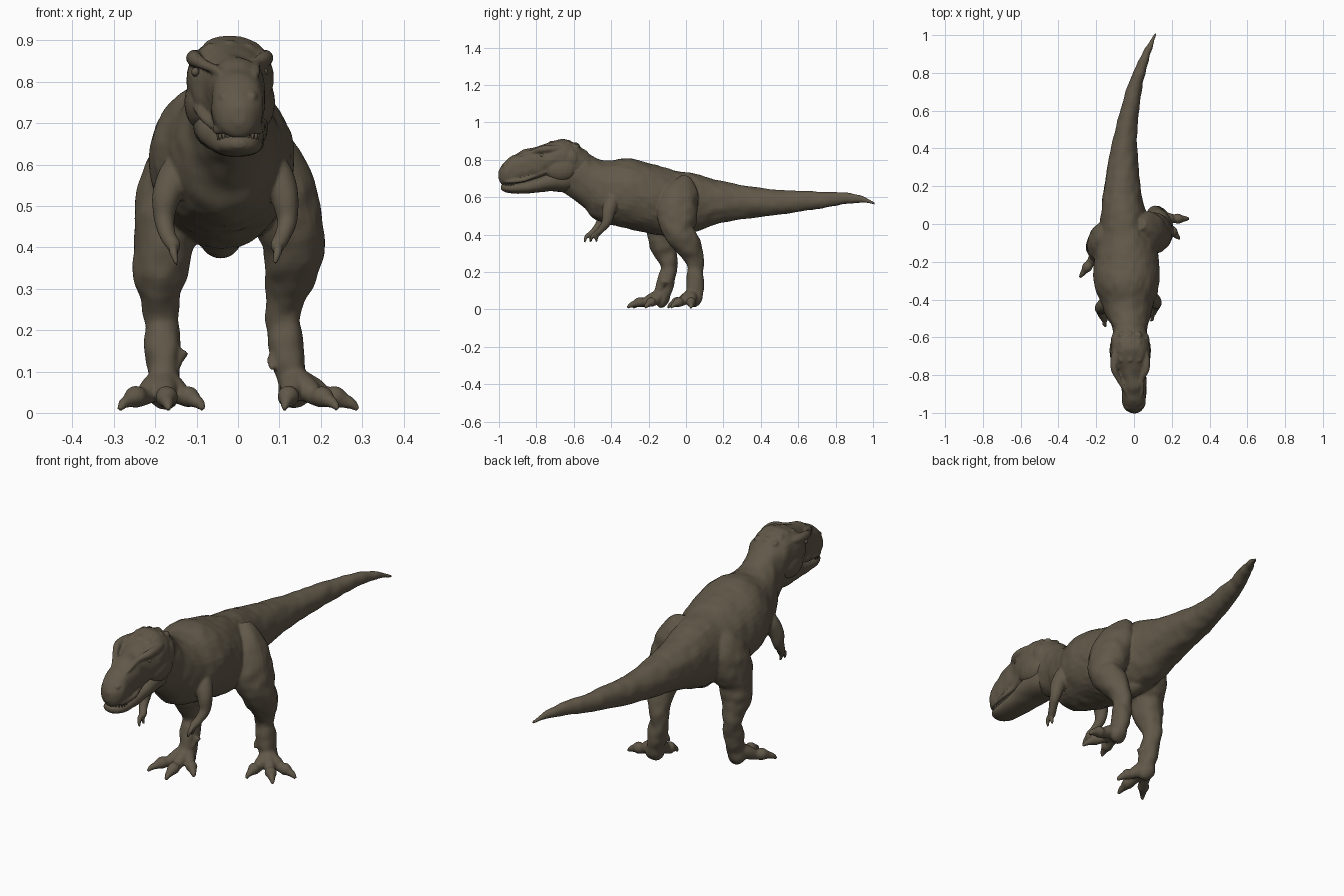
import bpy, bmesh, math
from mathutils import Vector, noise

default_cube = bpy.data.objects.get("Cube")
if default_cube:
    bpy.data.objects.remove(default_cube, do_unlink=True)

hide = bpy.data.materials.new("hide_brown")
hide.use_nodes = True
hide_colour = (.12, .098, .066, 1)
hide.diffuse_color = hide_colour
shader = hide.node_tree.nodes["Principled BSDF"]
shader.inputs["Base Color"].default_value = hide_colour
shader.inputs["Roughness"].default_value = .8

UP, SIDE, ALONG = Vector((0, 0, 1)), Vector((1, 0, 0)), Vector((0, 1, 0))


def spline(rows, steps):
    """Smooth interpolation through rows of any length."""
    padded = [rows[0]] + list(rows) + [rows[-1]]
    result = []
    for a, b, c, d in zip(padded, padded[1:], padded[2:], padded[3:]):
        for i in range(steps):
            t = i / steps
            result.append([q + .5 * t * (r - p + t * (2 * p - 5 * q + 4 * r - s
                           + t * (3 * (q - r) + s - p)))
                           for p, q, r, s in zip(a, b, c, d)])
    return result + [list(rows[-1])]


def loft(name, rows, sides=24, steps=5, upright=False, power=1, rough=0):
    """Skin rings given as (x, y, z, side radius, other radius)."""
    rows = spline(rows, steps)
    centres = [Vector(r[:3]) for r in rows]
    chord = (centres[-1] - centres[0]).normalized()
    reference = SIDE if upright or abs(chord.z) > .6 else UP.cross(chord)
    bm = bmesh.new()
    rings = []
    for i, row in enumerate(rows):
        tangent = centres[min(i + 1, len(rows) - 1)] - centres[max(i - 1, 0)]
        tangent = ALONG if upright else tangent.normalized()
        across = (reference - tangent * reference.dot(tangent)).normalized()
        other = tangent.cross(across)
        ring = []
        for k in range(sides):
            angle = math.tau * k / sides
            c, s = math.cos(angle), math.sin(angle)
            c = math.copysign(abs(c) ** power, c)
            s = math.copysign(abs(s) ** power, s)
            out = across * c * max(row[3], .001) + other * s * max(row[4], .001)
            co = centres[i] + out
            if rough:
                co += out.normalized() * noise.noise(co * 22) * rough
            co.z = max(co.z, 0)
            ring.append(bm.verts.new(co))
        rings.append(ring)
    for low, high in zip(rings, rings[1:]):
        for k in range(sides):
            n = (k + 1) % sides
            bm.faces.new((low[k], low[n], high[n], high[k]))
    bm.faces.new(rings[0])
    bm.faces.new(rings[-1])
    bmesh.ops.recalc_face_normals(bm, faces=bm.faces)
    return finish(name, bm)


def finish(name, bm):
    mesh = bpy.data.meshes.new(name)
    bm.to_mesh(mesh)
    bm.free()
    mesh.materials.append(hide)
    for face in mesh.polygons:
        face.use_smooth = True
    obj = bpy.data.objects.new(name, mesh)
    bpy.context.collection.objects.link(obj)
    return obj


def lump(name, centre, size):
    bm = bmesh.new()
    bmesh.ops.create_uvsphere(bm, u_segments=16, v_segments=10, radius=1)
    bmesh.ops.scale(bm, vec=size, verts=bm.verts)
    bmesh.ops.translate(bm, vec=centre, verts=bm.verts)
    return finish(name, bm)


def blend(name, parts, voxel, smoothing):
    """Fuse overlapping parts into one continuous skin."""
    bm = bmesh.new()
    for part in parts:
        bm.from_mesh(part.data)
        bpy.data.meshes.remove(part.data)
    skin = finish(name, bm)
    remesh = skin.modifiers.new("fuse", "REMESH")
    remesh.mode = "VOXEL"
    remesh.voxel_size = voxel
    remesh.use_smooth_shade = True
    relax = skin.modifiers.new("relax", "SMOOTH")
    relax.factor = .5
    relax.iterations = smoothing


# Neck, torso and tail in one sweep, with the low hip bone under the belly
body = [loft("trunk", [
    (-.02, -.72, .76, .075, .1), (-.02, -.64, .745, .082, .13),
    (-.022, -.55, .705, .094, .155), (-.028, -.5, .655, .113, .165),
    (-.033, -.42, .625, .141, .17), (-.04, -.3, .618, .175, .188),
    (-.04, -.15, .583, .165, .186), (-.045, -.05, .57, .14, .172),
    (-.055, .05, .57, .12, .155), (-.062, .2, .575, .097, .11),
    (-.048, .45, .572, .063, .071), (-.002, .7, .583, .042, .047),
    (.045, .85, .592, .028, .031), (.082, .94, .588, .017, .018),
    (.115, 1.01, .565, .006, .006)], sides=40, steps=8, upright=True, rough=.005),
    lump("hip_bone", (-.042, -.065, .425), (.052, .075, .052))]

# Head: skull and lower jaw with the mouth line between them
head = [loft("skull", [
    (0, -1.002, .72, .014, .022), (0, -.985, .72, .043, .05),
    (0, -.95, .735, .06, .071), (-.002, -.87, .76, .066, .092),
    (-.01, -.8, .778, .076, .088), (-.018, -.74, .795, .098, .095),
    (-.02, -.66, .8, .104, .11), (-.022, -.58, .78, .09, .102),
    (-.024, -.51, .75, .07, .07)],
    sides=32, steps=7, upright=True, power=.88, rough=.006)]
loft("lower_jaw", [
    (0, -.988, .652, .015, .01), (0, -.965, .649, .045, .022),
    (-.001, -.9, .648, .06, .03), (-.008, -.8, .664, .071, .041),
    (-.016, -.72, .688, .088, .056), (-.02, -.64, .7, .086, .072),
    (-.022, -.56, .7, .06, .05)],
    sides=28, upright=True, power=.88, rough=.003)

for side, label in ((-1, "right"), (1, "left")):
    def face_x(offset):
        return -.02 + side * offset

    # Brow ridge running down to the nose, cheek, ear, nostril and lip
    head += [
        loft("brow", [
            (face_x(.065), -.64, .858, .018, .016), (face_x(.083), -.71, .858, .021, .02),
            (face_x(.084), -.77, .855, .018, .019), (face_x(.062), -.82, .842, .014, .013),
            (side * .042, -.89, .822, .011, .01),
            (side * .028, -.95, .788, .006, .006)], sides=12),
        lump("cheek", (face_x(.07), -.67, .75), (.04, .085, .065)),
        lump("ear_boss", (face_x(.076), -.615, .805), (.026, .042, .05)),
        lump("nostril", (side * .034, -.962, .764), (.014, .022, .014)),
        loft("lip", [
            (side * .026, -.978, .688, .008, .01), (side * .05, -.945, .684, .008, .011),
            (side * .057, -.87, .692, .01, .011), (face_x(.064), -.8, .718, .012, .012),
            (face_x(.084), -.72, .75, .011, .011)], sides=12)]
    lump(label + "_eye", (face_x(.083), -.768, .824), (.01, .014, .011))

    # Upper teeth around the snout
    for k in range(6):
        angle = .22 + k * .3
        x, y = side * .048 * math.sin(angle), -.93 - .046 * math.cos(angle)
        loft(label + "_tooth", [(x, y, .685, .007, .007), (x, y, .652, .001, .001)],
             sides=8, steps=2)

    # Small arm with two clawed fingers
    def arm(name, rows, **style):
        return loft(name, [(-.03 + side * x, y + side * .015, z, a, b)
                           for x, y, z, a, b in rows], **style)

    body.append(arm("forelimb", [
        (.105, -.4, .62, .03, .03), (.12, -.412, .575, .042, .04),
        (.142, -.428, .525, .035, .036), (.149, -.438, .47, .025, .027),
        (.14, -.465, .432, .02, .019), (.126, -.49, .405, .018, .017),
        (.122, -.5, .392, .01, .01)], sides=16, rough=.002))
    for reach in (-.038, -.004):
        body.append(arm("finger", [
            (.126, -.485, .41, .013, .013),
            (.126, -.49 + reach * .7, .39, .011, .011),
            (.118, -.49 + reach, .358, .005, .005)], sides=10))

# Knobbly crown
for k in range(4):
    y = -.715 + k * .042
    for x in (-.065, -.02, .025):
        head.append(lump("crown_boss", (x, y, .896 - 3 * (y + .665) ** 2 - 4 * (x + .02) ** 2),
                         (.017, .02, .014)))
blend("head", head, .005, 3)

# Legs share one set of radii, each follows its own stance
leg_radii = [(.025, .03), (.064, .088), (.083, .108), (.083, .104), (.074, .083),
             (.067, .073), (.049, .055), (.042, .042), (.044, .048), (.038, .045),
             (.042, .046), (.025, .025)]
left_path = [(.035, 0, .705), (.07, -.02, .635), (.1, -.045, .55), (.12, -.045, .47),
             (.135, -.035, .41), (.13, .005, .35), (.115, .04, .28), (.108, .05, .22),
             (.118, .048, .16), (.128, .048, .1), (.14, .035, .05), (.15, .02, .03)]
right_path = [(-.1, -.055, .685), (-.135, -.075, .62), (-.155, -.095, .55),
              (-.168, -.115, .47), (-.178, -.125, .41), (-.187, -.12, .34),
              (-.188, -.1, .28), (-.185, -.09, .22), (-.182, -.105, .16),
              (-.18, -.12, .1), (-.18, -.14, .05), (-.18, -.16, .03)]


def toe(base, tip):
    base, tip = Vector(base), Vector(tip)
    rows = []
    for along, height, radius in ((0, .075, .038), (.3, .054, .03), (.48, .04, .023),
                                  (.64, .038, .027), (.78, .03, .018),
                                  (.9, .022, .013), (1, .008, .006)):
        centre = base.lerp(tip, along)
        rows.append((centre.x, centre.y, height, radius, radius))
    return loft("toe", rows, sides=14, rough=.002)


for path, foot, tips, spur in (
        (left_path, (.138, .03, 0),
         ((.29, .027, 0), (.242, -.08, 0), (.112, -.098, 0)), (.082, .035, .105)),
        (right_path, (-.18, -.135, 0),
         ((-.287, -.283, 0), (-.168, -.315, 0), (-.083, -.218, 0)), (-.145, -.115, .105))):
    body.append(loft("limb", [p + r for p, r in zip(path, leg_radii)],
                     sides=28, steps=6, rough=.006))
    body += [toe(foot, tip) for tip in tips]
    # Raised spur on the inner side of the ankle
    x, y, z = spur
    body.append(loft("spur", [
        (x + .012, y, z + .045, .016, .016), (x, y - .01, z + .02, .012, .012),
        (x, y - .025, z, .005, .005)], sides=10))
blend("body_and_limbs", body, .0055, 3)
